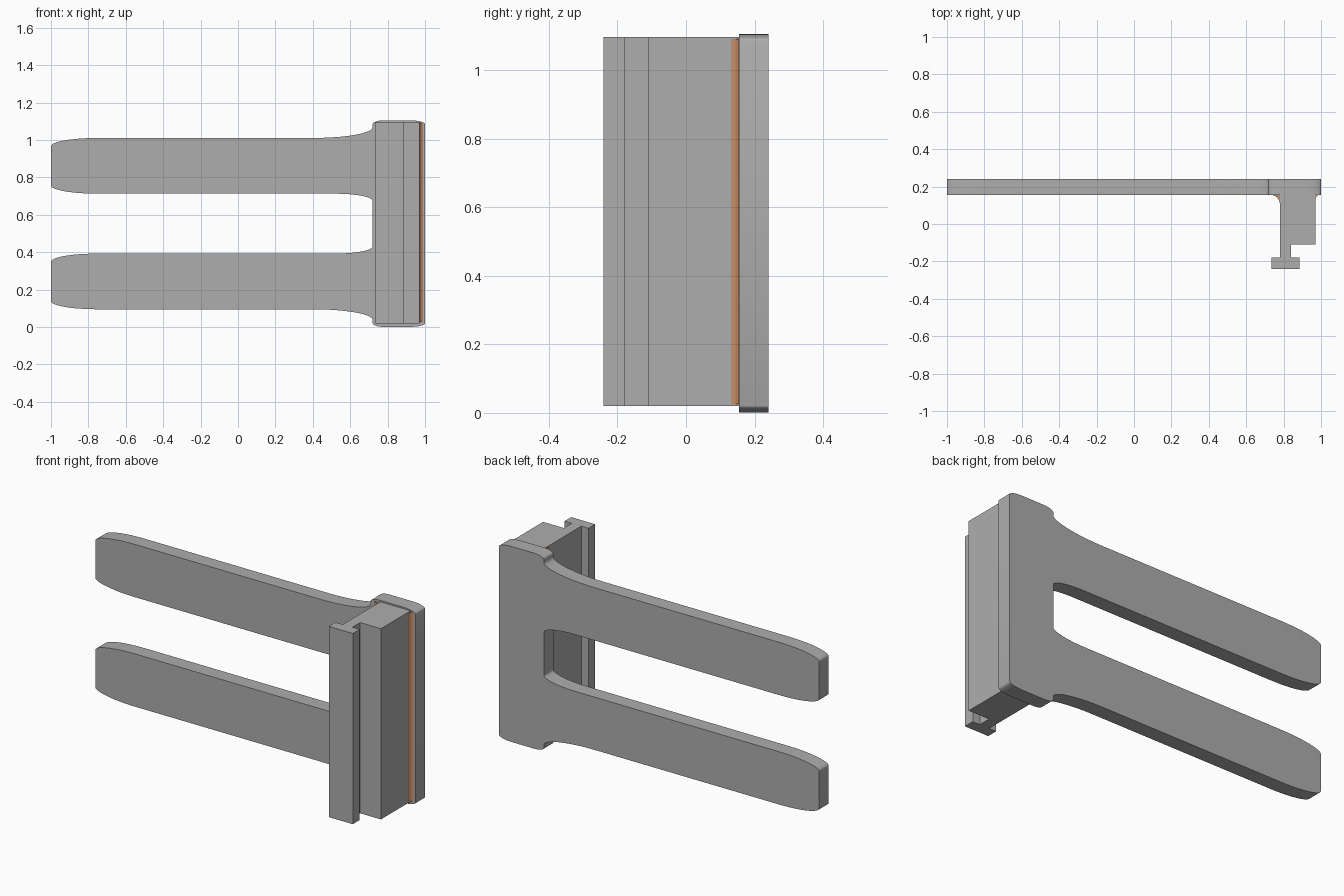
import bpy, bmesh, math

if "Cube" in bpy.data.objects:
    bpy.data.objects.remove(bpy.data.objects["Cube"])

ZC = 0.553  # mirror plane between the two prongs


def material(name, rgb):
    m = bpy.data.materials.new(name)
    m.diffuse_color = (*rgb, 1)
    m.use_nodes = True
    m.node_tree.nodes["Principled BSDF"].inputs["Base Color"].default_value = m.diffuse_color
    return m


grey = material("grey metal", (0.42, 0.42, 0.42))
orange = material("copper weld", (0.56, 0.27, 0.14))


def arc(cx, cz, rx, rz, a0, a1, n=12):
    """Points along an ellipse from angle a0 to a1 (degrees)."""
    pts = []
    for i in range(n + 1):
        a = math.radians(a0 + (a1 - a0) * i / n)
        pts.append((cx + rx * math.cos(a), cz + rz * math.sin(a)))
    return pts


def prism(name, pts, vec, place, mat):
    """Extrude a 2D outline along vec; place maps 2D points into 3D."""
    bm = bmesh.new()
    face = bm.faces.new([bm.verts.new(place(*p)) for p in pts])
    ext = bmesh.ops.extrude_face_region(bm, geom=[face])
    bmesh.ops.translate(bm, vec=vec, verts=[g for g in ext["geom"] if isinstance(g, bmesh.types.BMVert)])
    bmesh.ops.recalc_face_normals(bm, faces=bm.faces)
    me = bpy.data.meshes.new(name)
    bm.to_mesh(me)
    bm.free()
    me.materials.append(mat)
    ob = bpy.data.objects.new(name, me)
    bpy.context.collection.objects.link(ob)
    bpy.ops.object.select_all(action="DESELECT")
    ob.select_set(True)
    bpy.context.view_layer.objects.active = ob
    bpy.ops.object.shade_smooth_by_angle(angle=math.radians(30))
    return ob


# Fork plate: upper half outline, mirrored to make the lower prong
half = [(0.72, ZC)]
half += arc(0.52, 0.675, 0.2, -0.038 + 0.076, 0, 90)      # inner root fillet
half += arc(-0.75, 0.757, 0.25, 0.044, 270, 180)          # lower prong corner
half += arc(-0.75, 0.967, 0.25, 0.044, 180, 90)           # upper prong corner
half += arc(0.40, 1.068, 0.32, 0.057, 270, 360)           # outer root fillet
half += arc(0.78, 1.085, 0.06, 0.02, 180, 90, 8)          # head corners
half += arc(0.92, 1.085, 0.08, 0.02, 90, 0, 8)
outline = half + [(x, 2 * ZC - z) for x, z in reversed(half[1:])]
prism("fork_plate", outline, (0, 0.085, 0), lambda x, z: (x, 0.155, z), grey)

# T-slot rail with a narrow neck and flange
rail = [(0.78, 0.156), (0.78, -0.18), (0.735, -0.18), (0.735, -0.24),
        (0.885, -0.24), (0.885, -0.18), (0.84, -0.18), (0.84, -0.11),
        (0.97, -0.11), (0.97, 0.156)]
prism("slide_rail", rail, (0, 0, 1.077), lambda x, y: (x, y, 0.02), grey)

# Concave weld fillets between rail and plate
left = [(0.78, 0.156)] + arc(0.73, 0.106, 0.05, 0.05, 0, 90, 8)
right = [(0.97, 0.156)] + arc(0.995, 0.131, 0.025, 0.025, 180, 90, 8)
for name, pts in (("left_weld", left), ("right_weld", right)):
    prism(name, pts, (0, 0, 1.065), lambda x, y: (x, y, 0.026), orange)
